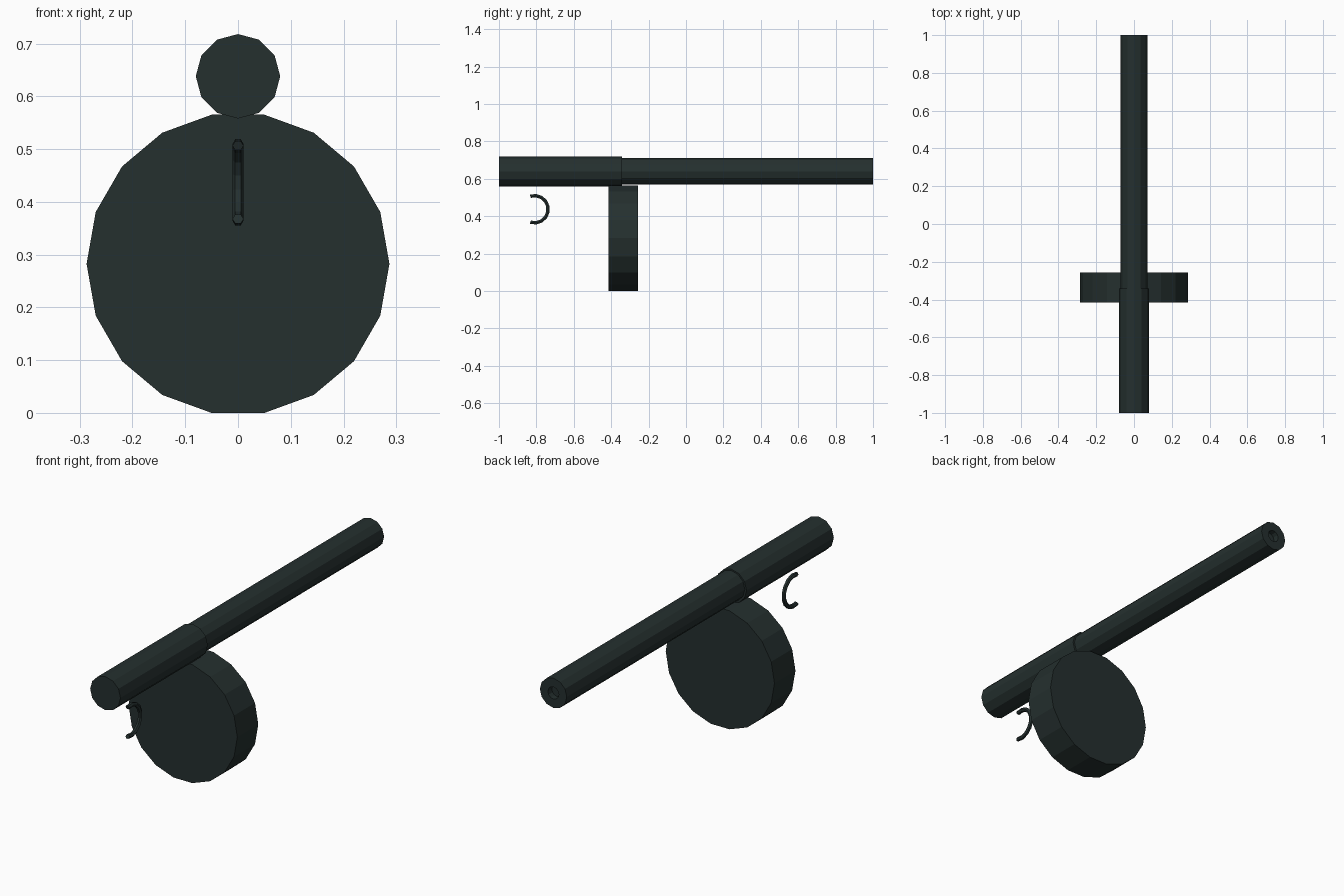
import bpy, bmesh, math
from mathutils import Matrix, Vector

cube = bpy.data.objects.get("Cube")
if cube:
    bpy.data.objects.remove(cube, do_unlink=True)

COLOR = (0.018, 0.029, 0.028, 1)
steel = bpy.data.materials.new("dark green grey")
steel.use_nodes = True
steel.diffuse_color = COLOR
steel.node_tree.nodes["Principled BSDF"].inputs["Base Color"].default_value = COLOR


def add_object(name, bm):
    bmesh.ops.recalc_face_normals(bm, faces=bm.faces)
    mesh = bpy.data.meshes.new(name)
    bm.to_mesh(mesh)
    bm.free()
    mesh.materials.append(steel)
    obj = bpy.data.objects.new(name, mesh)
    bpy.context.collection.objects.link(obj)
    return obj


def lathe_y(name, z, sides, profile):
    """Closed solid about a lengthwise axis, from (radius, y) rings."""
    bm = bmesh.new()
    rings = []
    for r, y in profile:
        angles = [2 * math.pi * i / sides for i in range(sides)]
        rings.append([bm.verts.new((r * math.cos(a), y, z + r * math.sin(a))) for a in angles])
    for a, b in zip(rings, rings[1:]):
        for i in range(sides):
            j = (i + 1) % sides
            bm.faces.new((a[i], a[j], b[j], b[i]))
    bm.faces.new(rings[0])
    bm.faces.new(rings[-1])
    return add_object(name, bm)


# Receiver, barrel with recessed bore, and drum magazine
lathe_y("receiver", 0.638, 12, [(0.08, -1), (0.08, -0.342)])
lathe_y("barrel", 0.64, 12, [(0.071, -0.342), (0.071, 1), (0.029, 1), (0.029, 0.97)])
lathe_y("drum_magazine", 0.2825, 18, [(0.287, -0.415), (0.287, -0.257)])

# Curved trigger: hexagonal section swept along an arc
bm = bmesh.new()
STEPS, SIDES, ARC, THICK = 9, 6, 0.073, 0.0105
center = Vector((0, -0.81, 0.437))
rings = []
for s in range(STEPS + 1):
    turn = math.radians(-108 + 216 * s / STEPS)
    out = Vector((0, math.cos(turn), math.sin(turn)))
    ring = []
    for k in range(SIDES):
        a = 2 * math.pi * k / SIDES
        offset = out * math.sin(a) * THICK + Vector((1, 0, 0)) * math.cos(a) * THICK
        ring.append(bm.verts.new(center + out * ARC + offset))
    rings.append(ring)
for a, b in zip(rings, rings[1:]):
    for i in range(SIDES):
        j = (i + 1) % SIDES
        bm.faces.new((a[i], a[j], b[j], b[i]))
bm.faces.new(rings[0])
bm.faces.new(rings[-1])
add_object("trigger", bm)
